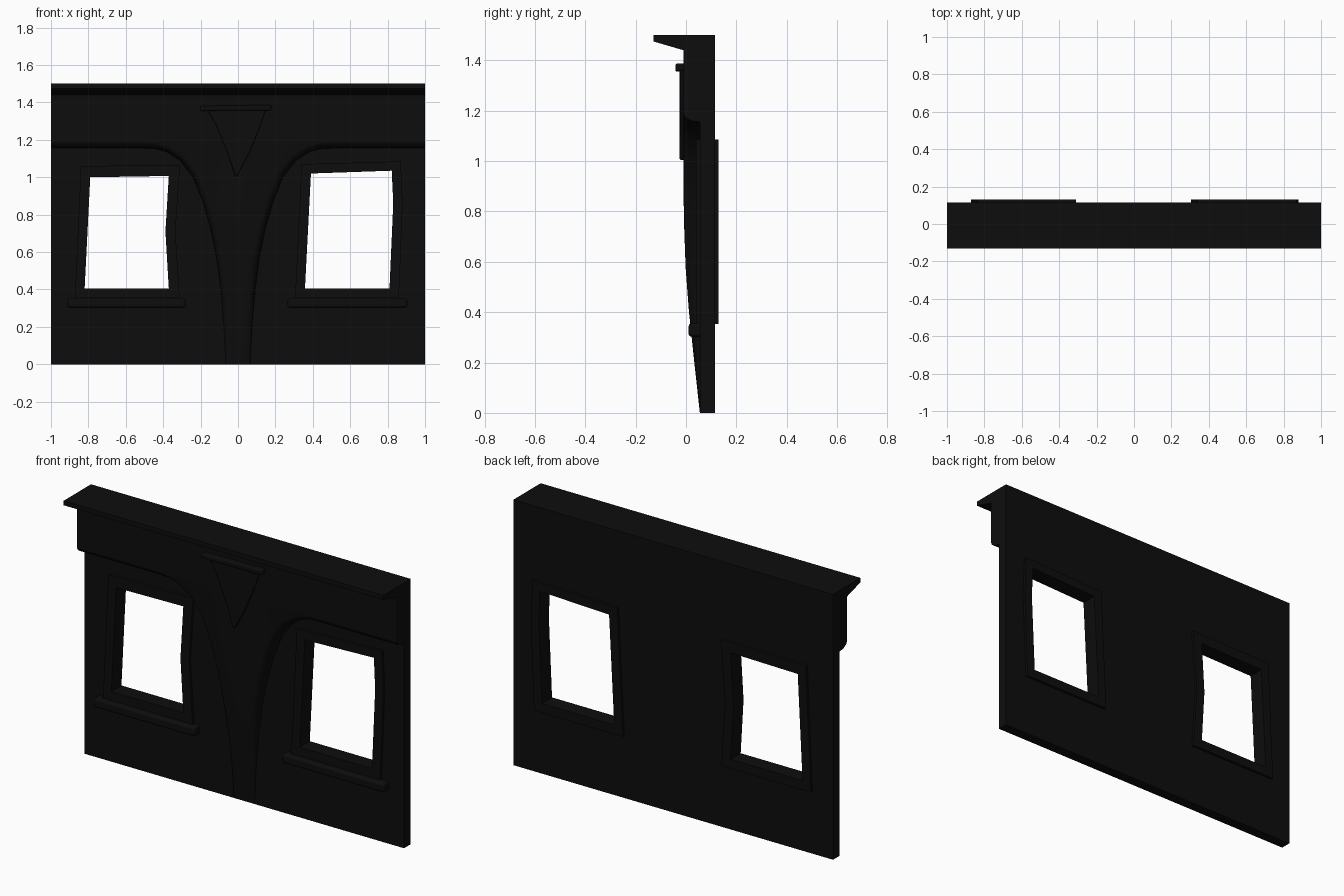
import bpy, bmesh, math
from mathutils import Vector

if "Cube" in bpy.data.objects:
    bpy.data.objects.remove(bpy.data.objects["Cube"])

mat = bpy.data.materials.new("black")
mat.diffuse_color = (0.004, 0.004, 0.004, 1)
mat.use_nodes = True
mat.node_tree.nodes["Principled BSDF"].inputs["Base Color"].default_value = mat.diffuse_color
BACK, WALL, FRONT = 0.115, 0.055, -0.01


def finish(ob, bevel=0):
    """Material, optional bevel and smooth shading."""
    ob.data.materials.append(mat)
    bpy.ops.object.select_all(action='DESELECT')
    bpy.context.view_layer.objects.active = ob
    ob.select_set(True)
    if bevel:
        m = ob.modifiers.new("bevel", 'BEVEL')
        m.width, m.segments = bevel, 2
        m.limit_method = 'ANGLE'
    bpy.ops.object.shade_smooth_by_angle(angle=math.radians(35))
    return ob


def mesh_object(name, bm):
    bmesh.ops.remove_doubles(bm, verts=bm.verts, dist=1e-5)
    bmesh.ops.recalc_face_normals(bm, faces=bm.faces)
    me = bpy.data.meshes.new(name)
    bm.to_mesh(me)
    bm.free()
    ob = bpy.data.objects.new(name, me)
    bpy.context.collection.objects.link(ob)
    return ob


def plate(name, loops, y0, y1, bevel=0):
    """Extrude x/z outlines (inner loops become holes) from y0 to y1."""
    cu = bpy.data.curves.new(name, 'CURVE')
    cu.dimensions, cu.fill_mode, cu.extrude = '2D', 'BOTH', (y1 - y0) / 2
    for loop in loops:
        sp = cu.splines.new('POLY')
        sp.points.add(len(loop) - 1)
        for p, (x, z) in zip(sp.points, loop):
            p.co = (x, z, 0, 1)
        sp.use_cyclic_u = True
    tmp = bpy.data.objects.new(name, cu)
    bpy.context.collection.objects.link(tmp)
    bpy.context.view_layer.update()
    me = bpy.data.meshes.new_from_object(tmp.evaluated_get(bpy.context.evaluated_depsgraph_get()))
    bpy.data.objects.remove(tmp)
    bm = bmesh.new()
    bm.from_mesh(me)
    for v in bm.verts:
        x, z, d = v.co
        v.co = (x, (y0 + y1) / 2 - d, z)
    return finish(mesh_object(name, bm), bevel)


def rect(x0, x1, z0, z1):
    return [(x0, z0), (x1, z0), (x1, z1), (x0, z1)]


# crooked windows: opening, outer frame, sill ends
windows = {
    "left": ([(-.82, .405), (-.37, .405), (-.388, .71), (-.37, 1.007), (-.79, 1.0)],
             [(-.872, .352), (-.312, .352), (-.335, .71), (-.31, 1.065), (-.84, 1.06)],
             (-.915, -.28)),
    "right": ([(.358, .405), (.81, .405), (.83, .86), (.822, 1.035), (.39, 1.02)],
              [(.305, .352), (.86, .352), (.88, .86), (.87, 1.085), (.34, 1.07)],
              (.265, .905)),
}
plate("wall", [rect(-1, 1, 0, 1.19)] + [w[1] for w in windows.values()], WALL, BACK)
for side, (inner, outer, (s0, s1)) in windows.items():
    plate(side + "_window_frame", [outer, inner], 0.04, 0.13)
    plate(side + "_window_sill", [rect(s0, s1, .302, .355)], 0.01, 0.07, 0.012)

# frieze and sloping cornice, one profile swept across the width
prof = [(FRONT, 1.19), (FRONT, 1.44), (-.13, 1.475), (-.13, 1.5), (BACK, 1.5), (BACK, 1.19)]
bm = bmesh.new()
face = bm.faces.new([bm.verts.new((-1, y, z)) for y, z in prof])
ext = bmesh.ops.extrude_face_region(bm, geom=[face])['geom']
bmesh.ops.translate(bm, vec=(2, 0, 0), verts=[v for v in ext if isinstance(v, bmesh.types.BMVert)])
finish(mesh_object("cornice", bm))

# central column flaring into arches, with a rounded edge along the arch line
path = [(1, 1.155), (.5, 1.155), (.44, 1.152), (.38, 1.135), (.31, 1.09), (.24, 1.0), (.185, .86),
        (.145, .72), (.115, .57), (.092, .4), (.075, .2), (.065, 0)]
depths = [(0, 0), (.3, .033), (.5, .053), (.65, .06), (.85, .065), (2, .065)]


def depth(z):
    for (z0, d0), (z1, d1) in zip(depths, depths[1:]):
        if z <= z1:
            return d0 + (d1 - d0) * (z - z0) / (z1 - z0)


R, STEPS = 0.035, 4
bm = bmesh.new()
for s in (1, -1):
    rows = []
    for i, (x, z) in enumerate(path):
        a, b = Vector(path[max(i - 1, 0)]), Vector(path[min(i + 1, len(path) - 1)])
        t = (b - a).normalized()
        n = Vector((t.y, -t.x))
        row = []
        for k in range(STEPS + 1):
            th = k / STEPS * math.pi / 2
            q = Vector((x, z)) + n * R * (1 - math.cos(th))
            q.y = max(q.y, 0)
            row.append(Vector((s * q.x, WALL - depth(q.y) * math.sin(th), q.y)))
        row.append(Vector((0, row[-1].y, row[-1].z)))
        rows.append(row)
    for i in range(len(rows) - 1):
        for k in range(STEPS + (i > 0)):
            quad = [rows[i][k], rows[i + 1][k], rows[i + 1][k + 1], rows[i][k + 1]]
            bm.faces.new([bm.verts.new(v) for v in quad])
    # end cap of the rounded frieze edge
    bm.faces.new([bm.verts.new(v) for v in rows[0][:-1] + [Vector((s, WALL, 1.19))]])
finish(mesh_object("arch_column", bm))

# tapered keystone and its cap
plate("keystone", [[(-.165, 1.36), (-.12, 1.285), (-.06, 1.14), (-.015, 1.005), (-.005, 1.005),
                    (.06, 1.13), (.11, 1.25), (.148, 1.36)]], -0.025, 0.0, 0.004)
plate("keystone_cap", [[(-.205, 1.355), (.175, 1.357), (.178, 1.387), (-.2, 1.381)]], -0.042, 0.0, 0.006)
